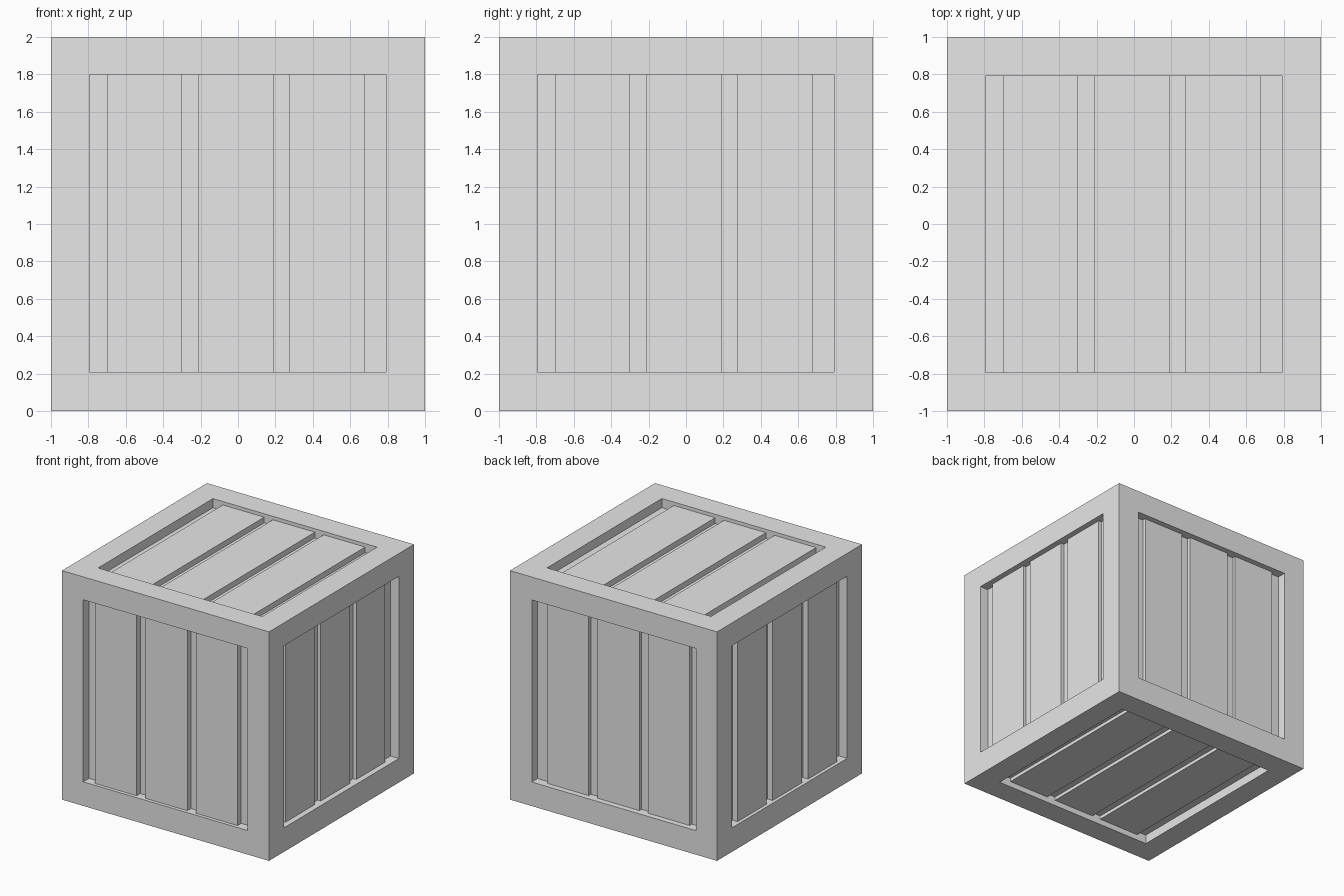
import bpy, bmesh
from mathutils import Vector

cube = bpy.data.objects.get("Cube")
if cube:
    bpy.data.objects.remove(cube, do_unlink=True)

# Single painted-grey material
GREY = (0.8, 0.8, 0.8, 1.0)
mat = bpy.data.materials.new("light_grey")
mat.use_nodes = True
mat.diffuse_color = GREY
mat.node_tree.nodes["Principled BSDF"].inputs["Base Color"].default_value = GREY

BORDER, RECESS = 0.2075, 0.08
OPENING = ((-0.795, 0.79), (-0.795, 0.79), (0.21, 1.8))
PLANKS = ((-0.70, -0.30), (-0.215, 0.19), (0.275, 0.675))


def add_object(name, bm):
    bmesh.ops.recalc_face_normals(bm, faces=bm.faces)
    mesh = bpy.data.meshes.new(name)
    bm.to_mesh(mesh)
    bm.free()
    mesh.materials.append(mat)
    obj = bpy.data.objects.new(name, mesh)
    bpy.context.collection.objects.link(obj)


def add_box(name, ranges):
    bm = bmesh.new()
    bmesh.ops.create_cube(bm, size=1)
    for v in bm.verts:
        v.co = [(lo + hi) / 2 + c * (hi - lo) for c, (lo, hi) in zip(v.co, ranges)]
    add_object(name, bm)


# Crate frame: a cube with a square recess sunk into every side
bm = bmesh.new()
bmesh.ops.create_cube(bm, size=2)
bmesh.ops.translate(bm, vec=(0, 0, 1), verts=bm.verts)
sides = list(bm.faces)
bmesh.ops.inset_individual(bm, faces=sides, thickness=BORDER)
for side in sides:
    axis = max(range(3), key=lambda i: abs(side.normal[i]))
    for v in side.verts:
        for i in range(3):
            if i != axis:
                middle = 1 if i == 2 else 0
                v.co[i] = OPENING[i][v.co[i] > middle]
panels = bmesh.ops.extrude_discrete_faces(bm, faces=sides)["faces"]
for panel in panels:
    panel.normal_update()
    bmesh.ops.translate(bm, vec=-RECESS * Vector(panel.normal), verts=panel.verts)
add_object("crate_frame", bm)

# Planks: (name, depth axis, across axis, along axis, outer limit, inner limit)
SIDES = (
    ("front", 1, 0, 2, -0.97, -0.90),
    ("back", 1, 0, 2, 0.95, 0.90),
    ("left", 0, 1, 2, 0.95, 0.90),
    ("right", 0, 1, 2, -0.97, -0.90),
    ("top", 2, 0, 1, 1.97, 1.90),
    ("bottom", 2, 0, 1, 0.05, 0.10),
)
for name, depth, across, along, outer, inner in SIDES:
    for number, span in enumerate(PLANKS, 1):
        ranges = [None] * 3
        ranges[depth] = sorted((outer, inner))
        ranges[across] = span
        ranges[along] = OPENING[along]
        add_box(f"{name}_plank_{number}", ranges)
